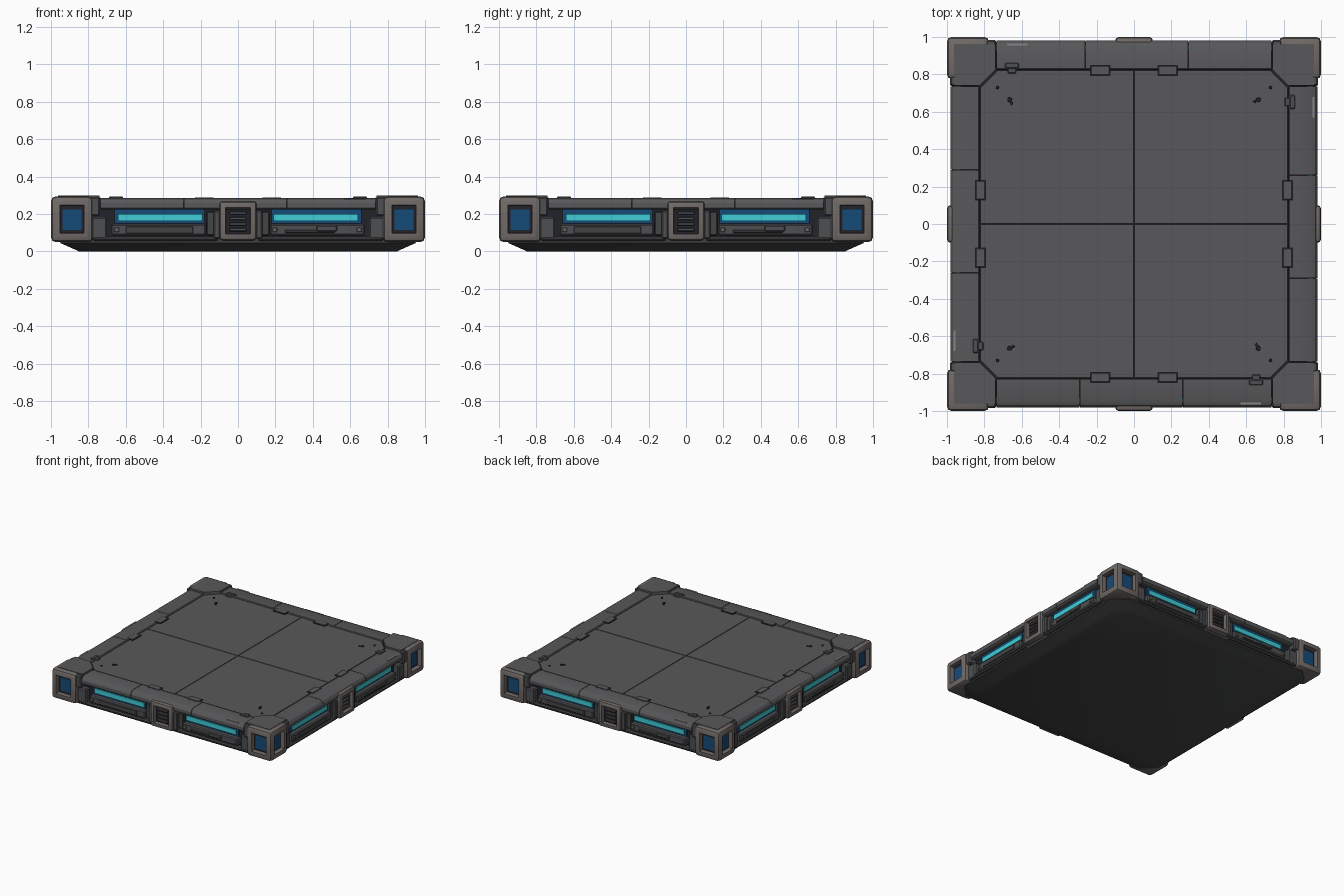
import bpy, bmesh, math
from mathutils import Vector

if "Cube" in bpy.data.objects:
    bpy.data.objects.remove(bpy.data.objects["Cube"])


def material(name, r, g, b):
    m = bpy.data.materials.new(name)
    m.diffuse_color = (r, g, b, 1)
    m.use_nodes = True
    m.node_tree.nodes["Principled BSDF"].inputs["Base Color"].default_value = m.diffuse_color
    return m


DECK = material("deck_grey", 0.098, 0.098, 0.103)
TRIM = material("trim_grey", 0.075, 0.077, 0.082)
HULL = material("hull_grey", 0.058, 0.059, 0.061)
FRAME = material("warm_grey", 0.165, 0.145, 0.135)
DARK = material("recess_black", 0.016, 0.016, 0.024)
BLUE = material("deep_blue", 0.008, 0.07, 0.19)
CYAN = material("cyan_light", 0.05, 0.62, 0.70)
LABEL = material("pale_grey", 0.24, 0.24, 0.24)


def finish(name, bm, mats, copies=4):
    """Turn a bmesh into objects, repeated around the four sides."""
    bmesh.ops.recalc_face_normals(bm, faces=bm.faces)
    me = bpy.data.meshes.new(name)
    bm.to_mesh(me)
    bm.free()
    for m in mats:
        me.materials.append(m)
    me.shade_smooth()
    me.set_sharp_from_angle(angle=math.radians(32))
    for k in range(copies):
        ob = bpy.data.objects.new(f"{name}_{k + 1}" if copies > 1 else name, me)
        ob.rotation_euler.z = k * math.pi / 2
        bpy.context.collection.objects.link(ob)


def box_bm(x0, x1, y0, y1, z0, z1, bevel=0.0, segments=1):
    bm = bmesh.new()
    bmesh.ops.create_cube(bm, size=1)
    for v in bm.verts:
        v.co = Vector((x0 + (v.co.x + .5) * (x1 - x0), y0 + (v.co.y + .5) * (y1 - y0),
                       z0 + (v.co.z + .5) * (z1 - z0)))
    if bevel:
        bmesh.ops.bevel(bm, geom=bm.edges[:], offset=bevel, segments=segments,
                        affect='EDGES', profile=0.5)
    return bm


def box(name, x0, x1, y0, y1, z0, z1, mat, bevel=0.0):
    finish(name, box_bm(x0, x1, y0, y1, z0, z1, bevel), [mat])


def window(bm, direction, border, depth):
    """Sink a framed window in the main face looking along direction."""
    bm.normal_update()
    d = Vector(direction)
    f = max((f for f in bm.faces if f.normal.dot(d) > 0.99), key=lambda f: f.calc_area())
    bmesh.ops.inset_individual(bm, faces=[f], thickness=border)
    bmesh.ops.inset_individual(bm, faces=[f], thickness=0.004, depth=-depth)
    f.material_index = 1


def prism(points, z0, z1):
    """Extrude a plan outline upward."""
    bm = bmesh.new()
    f = bm.faces.new([bm.verts.new((x, y, z0)) for x, y in points])
    r = bmesh.ops.extrude_face_region(bm, geom=[f])
    bmesh.ops.translate(bm, vec=(0, 0, z1 - z0),
                        verts=[v for v in r['geom'] if isinstance(v, bmesh.types.BMVert)])
    return bm


def octagon(h, c):
    return [(h, c - h), (h, h - c), (h - c, h), (c - h, h),
            (-h, h - c), (-h, c - h), (c - h, -h), (h - c, -h)]


# Tapered hull underside: stacked octagon rings
bm = bmesh.new()
rings = [[bm.verts.new((x, y, z)) for x, y in octagon(h, c)]
         for h, c, z in ((0.85, 0.10, 0.0), (0.875, 0.10, 0.012),
                         (0.95, 0.10, 0.045), (0.955, 0.10, 0.075), (0.93, 0.08, 0.08))]
for a, b in zip(rings, rings[1:]):
    for i in range(8):
        bm.faces.new((a[i], a[(i + 1) % 8], b[(i + 1) % 8], b[i]))
bm.faces.new(rings[0])
bm.faces.new(rings[-1])
finish("hull_base", bm, [HULL], 1)

# Dark core that shows in recesses and seams
finish("inner_core", prism(octagon(0.925, 0.05), 0.07, 0.268), [DARK], 1)

# Four deck plates with thin seams and cut outer corners
g, e, c = 0.003, 0.82, 0.09
bm = prism([(g, g), (e, g), (e, e - c), (e - c, e), (g, e)], 0.255, 0.281)
finish("deck_plate", bm, [DECK])


# Rim segments: side profile swept along x
def rim(name, x0, x1):
    prof = [(-0.826, 0.25), (-0.826, 0.281), (-0.832, 0.286), (-0.945, 0.286), (-0.968, 0.276),
            (-0.98, 0.258), (-0.98, 0.232), (-0.968, 0.224), (-0.92, 0.224)]
    bm = bmesh.new()
    a = [bm.verts.new((x0, y, z)) for y, z in prof]
    b = [bm.verts.new((x1, y, z)) for y, z in prof]
    n = len(prof)
    for i in range(n):
        bm.faces.new((a[i], a[(i + 1) % n], b[(i + 1) % n], b[i]))
    bm.faces.new(a)
    bm.faces.new(b)
    finish(name, bm, [DECK])


for name, x0, x1 in (("rim_left", -0.735, -0.292), ("rim_middle", -0.288, 0.258),
                     ("rim_right", 0.262, 0.735)):
    rim(name, x0, x1)

# Corner brackets with two lit windows each
bm = box_bm(0.775, 1.0, -1.0, -0.775, 0.05, 0.295, 0.026, 2)
window(bm, (0, -1, 0), 0.03, 0.035)
window(bm, (1, 0, 0), 0.03, 0.035)
finish("corner_bracket", bm, [FRAME, DARK])
for lo, hi, tag in ((0.838, 0.937, "window_blue"), (0.857, 0.918, "window_light")):
    lit = tag == "window_light"
    z0, z1, d = (0.15, 0.188, 0.958) if lit else (0.115, 0.225, 0.962)
    m = CYAN if lit else BLUE
    box("corner_front_" + tag, lo, hi, -d - 0.006, -d, z0, z1, m)
    box("corner_side_" + tag, d, d + 0.006, -hi, -lo, z0, z1, m)

# Dark corner caps and the blocks joining bracket to rim
cap = [(0.74, -0.962), (0.962, -0.962), (0.962, -0.74), (0.825, -0.74), (0.74, -0.825)]
finish("corner_cap", prism(cap, 0.262, 0.2985), [DECK])
inner = [(0.735, -0.83), (0.83, -0.735), (0.86, -0.78), (0.78, -0.86)]
finish("corner_gusset", prism(inner, 0.25, 0.288), [TRIM])
for s in (-1, 1):
    x = sorted((s * 0.70, s * 0.79))
    box("corner_joint_lower", *x, -0.968, -0.90, 0.065, 0.185, TRIM, 0.008)
    x = sorted((s * 0.738, s * 0.79))
    box("corner_joint_upper", *x, -0.985, -0.83, 0.19, 0.291, TRIM, 0.008)

# Central vent bracket on each side
bm = box_bm(-0.1, 0.1, -1.0, -0.91, 0.06, 0.268, 0.018, 2)
window(bm, (0, -1, 0), 0.022, 0.03)
finish("vent_bracket", bm, [FRAME, DARK])
for i in range(4):
    z = 0.108 + i * 0.03
    box("vent_slat", -0.045, 0.045, -0.988, -0.965, z, z + 0.017, TRIM, 0.003)

# Light strips, lower equipment boxes and ledges, mirrored about the vent
for s in (-1, 1):
    def pair(name, a, b, *rest):
        box(name, *sorted((s * a, s * b)), *rest)
    pair("strip_backing", 0.18, 0.66, -0.937, -0.92, 0.150, 0.224, BLUE)
    pair("light_strip", 0.19, 0.642, -0.946, -0.937, 0.163, 0.201, CYAN)
    pair("vent_side_block", 0.095, 0.13, -0.978, -0.91, 0.07, 0.218, TRIM, 0.006)
    pair("vent_side_step", 0.125, 0.168, -0.955, -0.91, 0.085, 0.215, HULL, 0.006)
    pair("lower_box", 0.17, 0.675, -0.968, -0.91, 0.085, 0.146, TRIM, 0.008)
    pair("lower_ledge", 0.11, 0.775, -0.972, -0.90, 0.055, 0.080, HULL, 0.008)
    pair("box_stud", 0.635, 0.66, -0.976, -0.96, 0.103, 0.128, FRAME, 0.003)

# Uneven small fittings on the lower boxes
box("box_pipe", 0.25, 0.52, -0.976, -0.96, 0.100, 0.116, HULL, 0.004)
box("box_handle", 0.42, 0.53, -0.982, -0.96, 0.108, 0.138, TRIM, 0.005)
box("box_panel", -0.60, -0.24, -0.974, -0.96, 0.095, 0.136, HULL, 0.004)
box("box_stud_inner", 0.185, 0.21, -0.976, -0.96, 0.103, 0.128, FRAME, 0.003)

# Deck edge tabs, latch, pale label plate and bolts
for x in (-0.18, 0.18):
    box("deck_tab_outline", x - 0.054, x + 0.054, -0.849, -0.791, 0.27, 0.2868, DARK)
    box("deck_tab", x - 0.05, x + 0.05, -0.845, -0.795, 0.27, 0.289, DECK, 0.003)
box("deck_latch", 0.615, 0.69, -0.862, -0.832, 0.27, 0.295, TRIM, 0.005)
box("deck_latch_foot", 0.63, 0.675, -0.84, -0.805, 0.27, 0.290, TRIM, 0.004)
box("rim_label", 0.57, 0.68, -0.966, -0.955, 0.274, 0.2835, LABEL)
for x, y, r in ((0.665, -0.665, 0.014), (0.73, -0.73, 0.009), (0.655, -0.645, 0.009)):
    bm = bmesh.new()
    bmesh.ops.create_cone(bm, cap_ends=True, segments=10, radius1=r, radius2=r * 0.8, depth=0.008)
    bmesh.ops.translate(bm, vec=(x, y, 0.282), verts=bm.verts)
    finish("deck_bolt", bm, [DARK])
